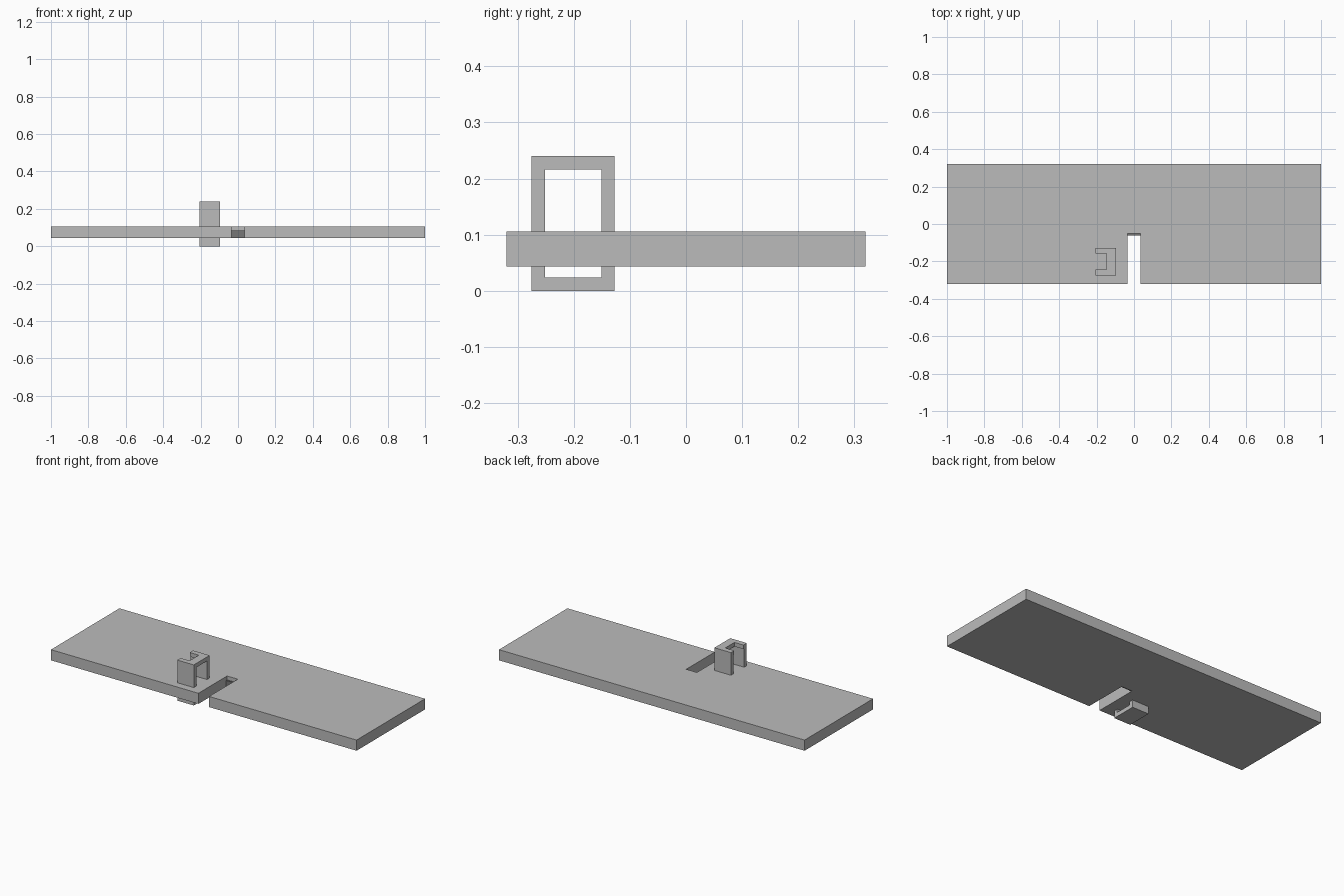
import bpy
import bmesh
from mathutils import Vector

cube = bpy.data.objects.get("Cube")
if cube:
    bpy.data.objects.remove(cube, do_unlink=True)


def make_material(name, value):
    mat = bpy.data.materials.new(name)
    mat.use_nodes = True
    color = (value, value, value, 1)
    mat.diffuse_color = color
    mat.node_tree.nodes["Principled BSDF"].inputs["Base Color"].default_value = color
    return mat


light_gray = make_material("light gray", 0.5)
dark_gray = make_material("dark gray", 0.18)


def finish(name, bm, mat):
    bmesh.ops.recalc_face_normals(bm, faces=bm.faces)
    mesh = bpy.data.meshes.new(name)
    bm.to_mesh(mesh)
    bm.free()
    mesh.materials.append(mat)
    obj = bpy.data.objects.new(name, mesh)
    bpy.context.collection.objects.link(obj)
    return obj


def prism(name, points, direction, mat):
    """Extrude a flat outline along a direction."""
    bm = bmesh.new()
    face = bm.faces.new([bm.verts.new(p) for p in points])
    extruded = bmesh.ops.extrude_face_region(bm, geom=[face])
    verts = [v for v in extruded["geom"] if isinstance(v, bmesh.types.BMVert)]
    bmesh.ops.translate(bm, verts=verts, vec=Vector(direction))
    return finish(name, bm, mat)


def box(name, low, high, mat):
    (x0, y0, z0), (x1, y1, z1) = low, high
    base = [(x0, y0, z0), (x1, y0, z0), (x1, y1, z0), (x0, y1, z0)]
    return prism(name, base, (0, 0, z1 - z0), mat)


def cut(target, cutter):
    cutter.hide_render = True
    mod = target.modifiers.new("cut", "BOOLEAN")
    mod.operation = "DIFFERENCE"
    mod.solver = "EXACT"
    mod.object = cutter
    bpy.context.view_layer.objects.active = target
    bpy.ops.object.modifier_apply(modifier=mod.name)
    bpy.data.objects.remove(cutter, do_unlink=True)


# Slab with a slot open to the front
half_depth, slot, slot_end = 0.32, 0.035, -0.052
bottom, top = 0.043, 0.106
outline = [(-1, -half_depth), (-slot, -half_depth), (-slot, slot_end), (slot, slot_end),
           (slot, -half_depth), (1, -half_depth), (1, half_depth), (-1, half_depth)]
prism("slab", [(x, y, bottom) for x, y in outline], (0, 0, top - bottom), light_gray)

# Small dark contact at the end of the slot
box("slot_contact", (-slot, slot_end - 0.009, bottom), (slot, slot_end, 0.083), dark_gray)

# Rectangular clamp passing through the slab
x0, x1 = -0.205, -0.097
y0, y1 = -0.275, -0.127
mid, height = (y0 + y1) / 2, 0.24
clamp = box("clamp", (x0, y0, 0), (x1, y1, height), light_gray)
cut(clamp, box("window_cutter", (x0 - 0.1, y0 + 0.024, 0.024),
               (x1 + 0.1, y1 - 0.024, height - 0.024), light_gray))

# Notch in the top bar, open to the side
cut(clamp, box("notch_cutter", (x0 - 0.1, mid - 0.043, 0.2),
               (-0.146, mid + 0.043, 0.3), light_gray))

# Shallow round recesses at the middle of the top and bottom bars
for z in (0.006, height - 0.006):
    bm = bmesh.new()
    bmesh.ops.create_cone(bm, cap_ends=True, segments=24, radius1=0.017,
                          radius2=0.017, depth=0.02)
    for v in bm.verts:
        v.co = Vector((x1 + v.co.z, mid + v.co.x, z + v.co.y))
    cut(clamp, finish("recess_cutter", bm, light_gray))
